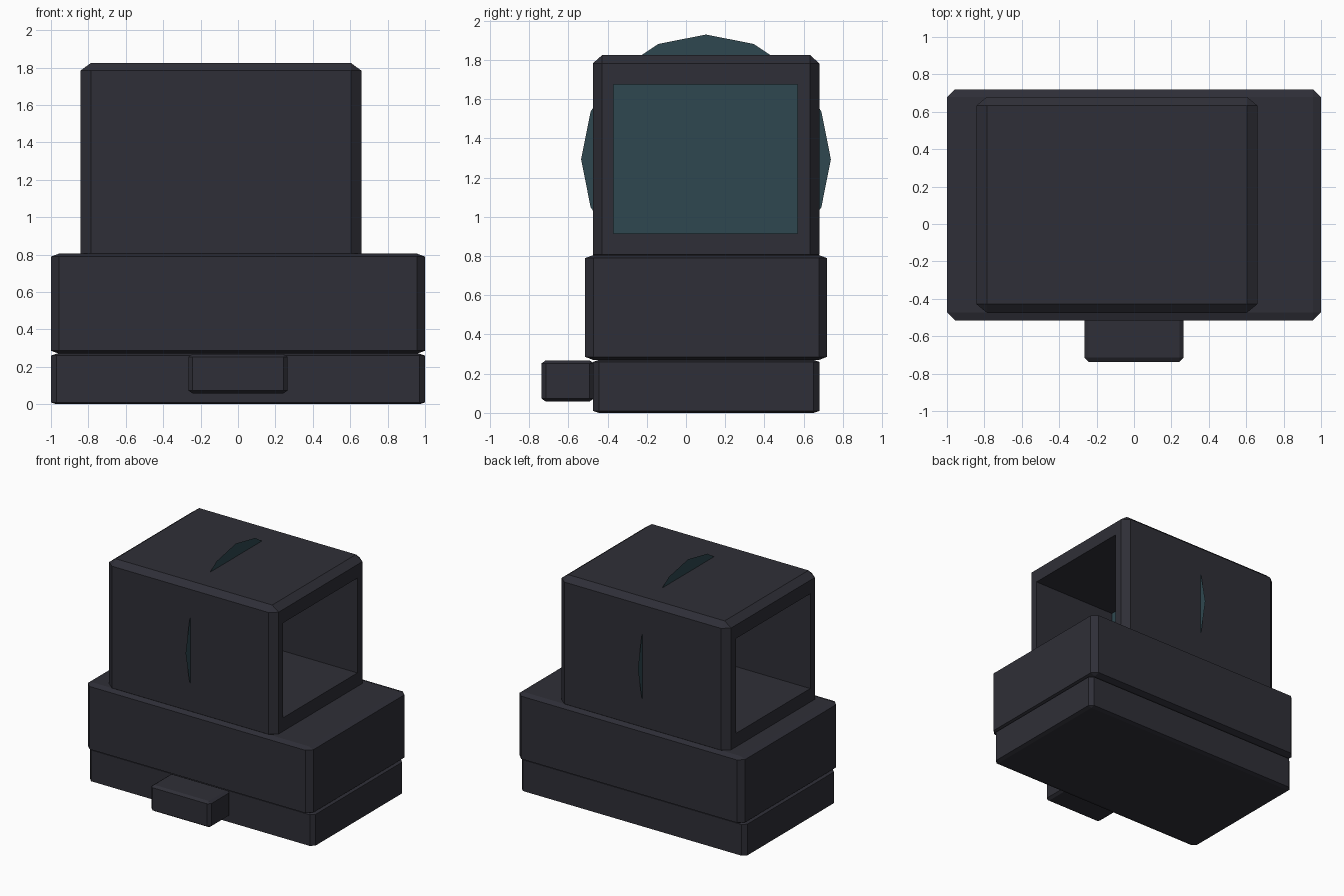
import bpy
import bmesh
from mathutils import Matrix, Vector

default_cube = bpy.data.objects.get("Cube")
if default_cube:
    bpy.data.objects.remove(default_cube, do_unlink=True)


def make_material(name, rgb):
    mat = bpy.data.materials.new(name)
    mat.use_nodes = True
    mat.diffuse_color = (*rgb, 1)
    mat.node_tree.nodes["Principled BSDF"].inputs["Base Color"].default_value = (*rgb, 1)
    return mat


body_mat = make_material("charcoal", (0.028, 0.028, 0.038))
lens_mat = make_material("dark_teal_glass", (0.028, 0.064, 0.079))


def add_object(name, bm, mat):
    bmesh.ops.recalc_face_normals(bm, faces=bm.faces)
    mesh = bpy.data.meshes.new(name)
    bm.to_mesh(mesh)
    bm.free()
    mesh.materials.append(mat)
    obj = bpy.data.objects.new(name, mesh)
    bpy.context.collection.objects.link(obj)
    return obj


def chamfered_box(name, low, high, chamfer=None):
    """Box between two corners, with its own chamfer width along each axis."""
    low, high = Vector(low), Vector(high)
    size = high - low
    chamfer_scale = Vector(chamfer or (1, 1, 1))
    bm = bmesh.new()
    bmesh.ops.create_cube(bm, size=1)
    # Bevel by one unit in stretched space, then scale back to true size
    bmesh.ops.scale(bm, verts=bm.verts, vec=[s / c for s, c in zip(size, chamfer_scale)])
    if chamfer:
        bmesh.ops.bevel(bm, geom=bm.edges[:], offset=1, segments=1,
                        affect='EDGES', clamp_overlap=True)
    bmesh.ops.scale(bm, verts=bm.verts, vec=chamfer_scale)
    bmesh.ops.translate(bm, verts=bm.verts, vec=(low + high) / 2)
    return add_object(name, bm, body_mat)


# Stacked base blocks and the clamp block on the front
chamfered_box("mount_base", (-1, -0.475, 0), (1, 0.68, 0.27), (0.03, 0.03, 0.01))
chamfered_box("main_body", (-1, -0.515, 0.27), (1, 0.72, 0.805), (0.043, 0.042, 0.016))
chamfered_box("clamp_block", (-0.265, -0.737, 0.058), (0.265, -0.47, 0.268),
              (0.022, 0.022, 0.015))

# Hood with a square tunnel running from side to side
hood = chamfered_box("hood", (-0.843, -0.475, 0.765), (0.66, 0.68, 1.825),
                     (0.057, 0.047, 0.042))
cutter = chamfered_box("tunnel_cutter", (-1.2, -0.37, 0.915), (1.2, 0.57, 1.675))
cutter.hide_render = True
cut = hood.modifiers.new("tunnel", 'BOOLEAN')
cut.operation = 'DIFFERENCE'
cut.solver = 'EXACT'
cut.object = cutter
bpy.context.view_layer.objects.active = hood
bpy.ops.object.modifier_apply(modifier=cut.name)
bpy.data.objects.remove(cutter, do_unlink=True)

# Paper-thin round lens whose rim pokes through the hood walls
bm = bmesh.new()
bmesh.ops.create_circle(bm, cap_ends=True, segments=16, radius=0.637,
                        matrix=Matrix.Translation((-0.09, 0.102, 1.293))
                        @ Matrix.Rotation(1.5707963, 4, 'Y'))
add_object("lens", bm, lens_mat)
